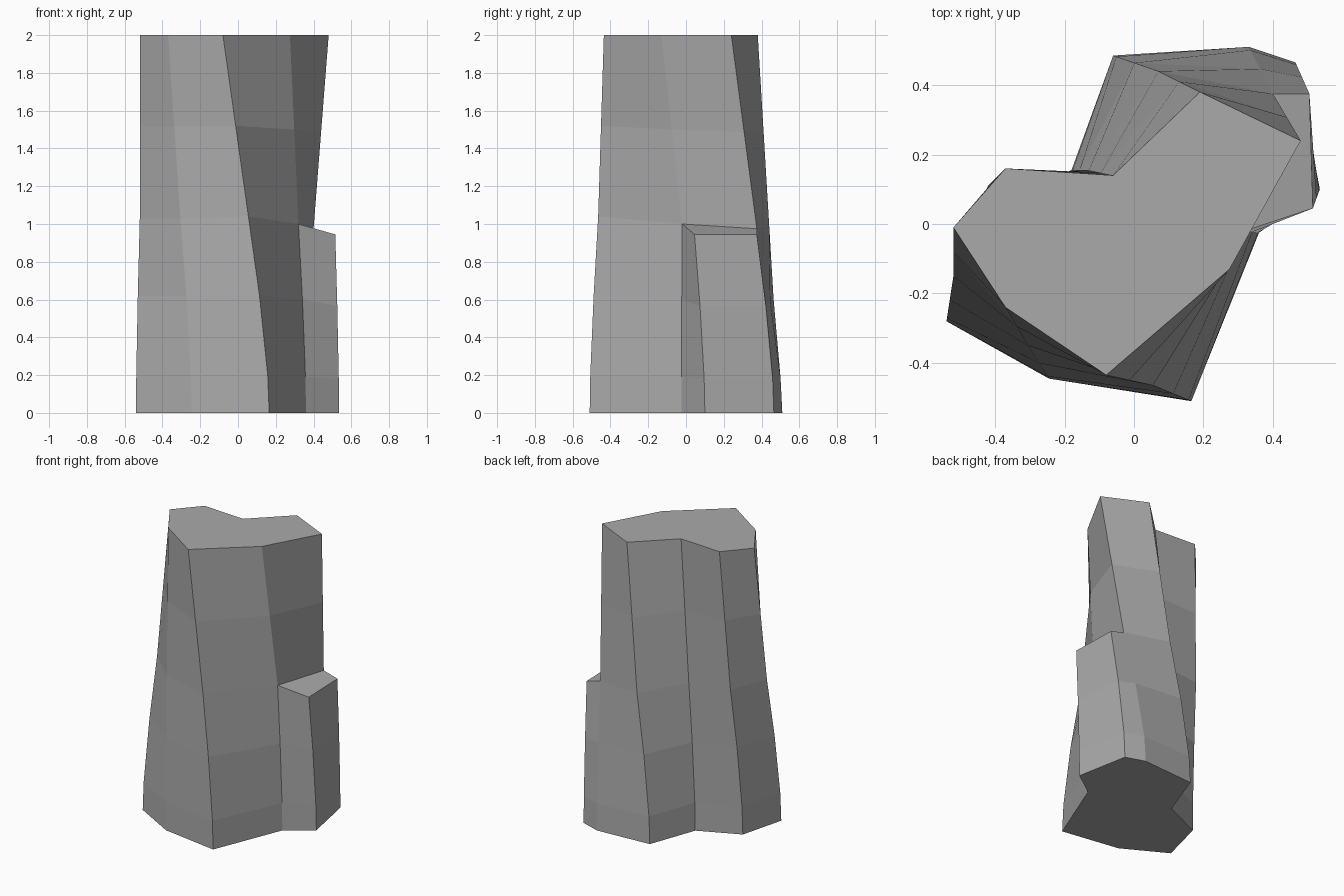
import bpy
import bmesh
from mathutils import Vector

default_cube = bpy.data.objects.get("Cube")
if default_cube:
    bpy.data.objects.remove(default_cube, do_unlink=True)

HEIGHT = 2.0

# Corners of the column, in order around it: foot (x, y), middle (x, y, z), crown (x, y).
# The two corners without a crown end at the broken ledge.
CORNERS = [
    ((-.54, -.28), (-.52, -.15, 1.03), (-.52, -.01)),
    ((-.245, -.445), (-.305, -.35, 1.03), (-.37, -.24)),
    ((.165, -.51), (.055, -.465, 1.04), (-.08, -.435)),
    ((.36, -.025), (.32, -.02, 1), (.275, -.13)),
    ((.535, .1), (.515, .045, .945), None),
    ((.465, .465), (.505, .375, .945), None),
    ((.33, .51), (.4, .375, .975), (.48, .24)),
    ((-.06, .485), (.07, .44, 1), (.19, .38)),
    ((-.18, .155), (-.13, .155, 1.02), (-.06, .14)),
    ((-.46, .03), (-.42, .11, 1.03), (-.37, .16)),
]

# Fractions of height and of sideways drift for the rings below the ledge
LOWER_RINGS = [(0, 0), (.19, .07), (.6, .47), (1, 1)]


def make_material(name, colour):
    mat = bpy.data.materials.new(name)
    mat.use_nodes = True
    mat.diffuse_color = colour
    for node in mat.node_tree.nodes:
        if node.type == 'BSDF_PRINCIPLED':
            node.inputs["Base Color"].default_value = colour
    return mat


def add_ring(bm, points):
    return [bm.verts.new(p) for p in points]


def bridge(bm, low, high):
    """Join two rings of equal length with a band of quads."""
    count = len(low)
    for i in range(count):
        j = (i + 1) % count
        bm.faces.new((low[i], low[j], high[j], high[i]))


def lower_ring(height, drift):
    points = []
    for foot, middle, _ in CORNERS:
        low, mid = Vector((*foot, 0)), Vector(middle)
        point = low.lerp(mid, drift)
        point.z = mid.z * height
        points.append(point)
    return points


bm = bmesh.new()

# Wide lower part, with its underside
rings = [add_ring(bm, lower_ring(*step)) for step in LOWER_RINGS]
for low, high in zip(rings, rings[1:]):
    bridge(bm, low, high)
bm.faces.new(list(reversed(rings[0])))

# Sloping ledge where the narrow pillar has broken off
ledge = [i for i, corner in enumerate(CORNERS) if corner[2] is None]
bm.faces.new([rings[-1][i] for i in range(ledge[0] - 1, ledge[-1] + 2)])

# Narrower upper part, with its flat crown
tall = [i for i in range(len(CORNERS)) if i not in ledge]
ring = [rings[-1][i] for i in tall]
middles = [Vector(CORNERS[i][1]) for i in tall]
crowns = [Vector((*CORNERS[i][2], HEIGHT)) for i in tall]
for fraction in (.5, 1):
    above = add_ring(bm, [m.lerp(c, fraction) for m, c in zip(middles, crowns)])
    bridge(bm, ring, above)
    ring = above
bm.faces.new(ring)

bmesh.ops.recalc_face_normals(bm, faces=bm.faces[:])

mesh = bpy.data.meshes.new("rock_column")
bm.to_mesh(mesh)
bm.free()
mesh.materials.append(make_material("stone grey", (.4, .4, .4, 1)))
column = bpy.data.objects.new("rock_column", mesh)
bpy.context.collection.objects.link(column)
